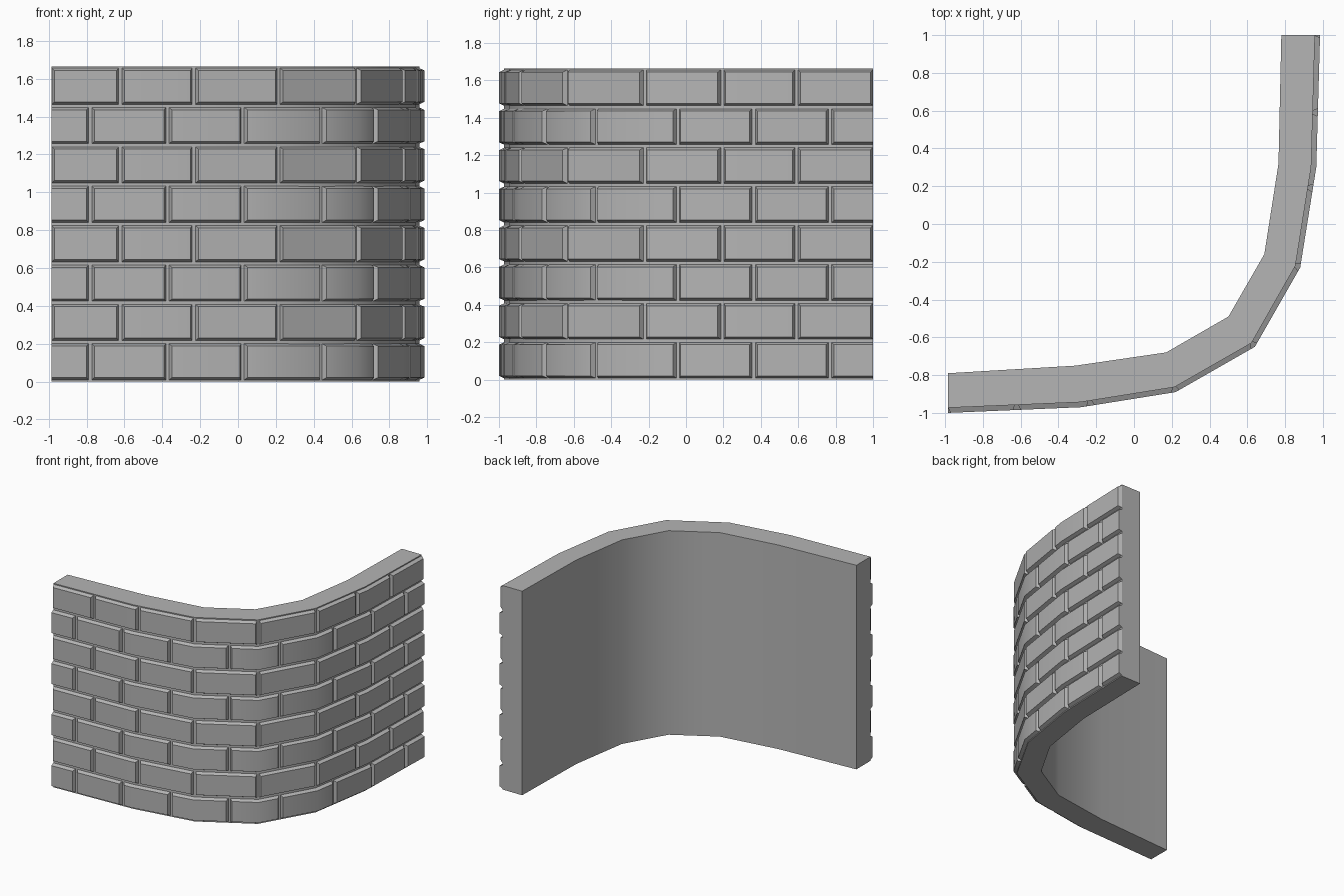
import bpy, bmesh, math
from mathutils import Vector

if "Cube" in bpy.data.objects:
    bpy.data.objects.remove(bpy.data.objects["Cube"])

HEIGHT, ROWS = 1.665, 8
DEPTH, BEVEL, GAP = 0.027, 0.014, 0.007   # brick relief, chamfer, half joint

# Plan of the wall: brick face line and matching back line
FACE = [Vector(p) for p in ((-.985, -1), (-.28, -.97), (.22, -.89), (.64, -.65),
                            (.88, -.23), (.965, .3), (.985, 1))]
BACK = [Vector(p) for p in ((-.985, -.79), (-.31, -.75), (.17, -.68), (.5, -.49),
                            (.69, -.16), (.765, .32), (.78, 1))]
BENDS = [0.0]
for p, q in zip(FACE, FACE[1:]):
    BENDS.append(BENDS[-1] + (q - p).length)
END = BENDS[-1]

stone = bpy.data.materials.new("grey_stone")
stone.use_nodes = True
stone.diffuse_color = (.46, .46, .46, 1)
stone.node_tree.nodes["Principled BSDF"].inputs["Base Color"].default_value = stone.diffuse_color


def length_at(axis, value):
    """Distance along the face line where x (0) or y (1) equals value."""
    for i, (p, q) in enumerate(zip(FACE, FACE[1:])):
        if p[axis] <= value <= q[axis]:
            t = (value - p[axis]) / (q[axis] - p[axis])
            return BENDS[i] + t * (q - p).length


def point(s, depth, z):
    """Point at distance s along the wall, sunk by depth behind the face."""
    i = max(k for k in range(len(FACE) - 1) if BENDS[k] <= s + 1e-6)
    t = (s - BENDS[i]) / (BENDS[i + 1] - BENDS[i])
    a, b = FACE[i].lerp(FACE[i + 1], t), BACK[i].lerp(BACK[i + 1], t)
    p = a.lerp(b, depth / (b - a).length)
    return (p.x, p.y, z)


def loft(bm, sections):
    """Skin a run of four-point sections and cap both ends."""
    rings = [[bm.verts.new(co) for co in sec] for sec in sections]
    for r, n in zip(rings, rings[1:]):
        for k in range(4):
            j = (k + 1) % 4
            bm.faces.new((r[k], r[j], n[j], n[k]))
    bm.faces.new(rings[0])
    bm.faces.new(rings[-1])


def finish(bm, name):
    bmesh.ops.recalc_face_normals(bm, faces=bm.faces)
    mesh = bpy.data.meshes.new(name)
    bm.to_mesh(mesh)
    bm.free()
    mesh.materials.append(stone)
    obj = bpy.data.objects.new(name, mesh)
    bpy.context.collection.objects.link(obj)
    bpy.ops.object.select_all(action='DESELECT')
    obj.select_set(True)
    bpy.context.view_layer.objects.active = obj
    bpy.ops.object.shade_smooth_by_angle(angle=math.radians(35))


def add_brick(bm, a, b, z0, z1, bevel_a, bevel_b):
    fa, fb = a + bevel_a, b - bevel_b
    inner = [s for s in BENDS if fa + .001 < s < fb - .001]
    stations = [(a, fa)] + [(s, s) for s in inner] + [(b, fb)]
    loft(bm, [(point(base, DEPTH + .003, z0), point(front, 0, z0 + BEVEL),
               point(front, 0, z1 - BEVEL), point(base, DEPTH + .003, z1))
              for base, front in stations])


# Backing wall with the mortar surface
core = bmesh.new()
loft(core, [(point(s, DEPTH, 0), point(s, DEPTH, HEIGHT),
             (b.x, b.y, HEIGHT), (b.x, b.y, 0)) for s, b in zip(BENDS, BACK)])
finish(core, "backing_wall")

# Vertical joints of the two alternating courses
cut_joints = ([length_at(0, x) for x in (-.78, -.37, .03, .45, .73)]
              + [length_at(1, y) for y in (-.05, .36, .77)])
full_joints = ([length_at(0, x) for x in (-.62, -.23)] + BENDS[2:5]
               + [length_at(1, y) for y in (.19, .59)])

# Brick courses: whole-ended courses are chamfered at the wall ends, cut ones are flush
row_h = HEIGHT / ROWS
for row in range(ROWS):
    whole = row % 2 == 1
    joints = full_joints if whole else cut_joints
    end_bevel = BEVEL if whole else 0
    starts = [0] + [j + GAP for j in joints]
    stops = [j - GAP for j in joints] + [END]
    bm = bmesh.new()
    for k, (a, b) in enumerate(zip(starts, stops)):
        add_brick(bm, a, b, row * row_h + GAP, (row + 1) * row_h - GAP,
                  end_bevel if k == 0 else BEVEL,
                  end_bevel if k == len(joints) else BEVEL)
    finish(bm, f"brick_course_{row + 1}")
